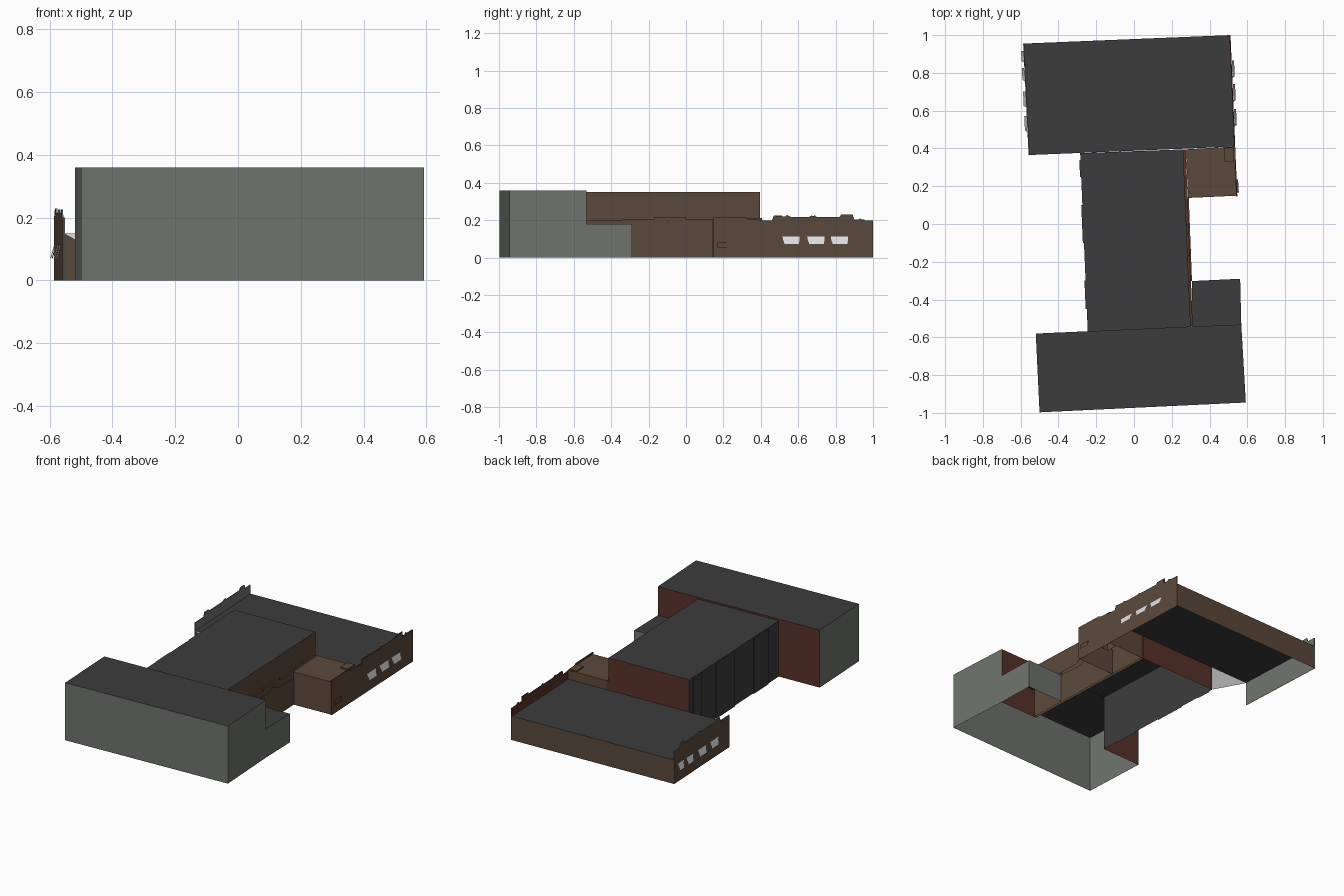
import bpy, bmesh
from mathutils import Vector

if "Cube" in bpy.data.objects:
    bpy.data.objects.remove(bpy.data.objects["Cube"])


def material(name, rgb):
    m = bpy.data.materials.new(name)
    m.diffuse_color = (*rgb, 1)
    m.use_nodes = True
    m.node_tree.nodes["Principled BSDF"].inputs["Base Color"].default_value = m.diffuse_color
    return m


ROOF = material("dark roof", (0.045, 0.045, 0.045))
BROWN = material("brown plaster", (0.105, 0.067, 0.044))
GREY = material("grey green plaster", (0.16, 0.175, 0.155))
RED = material("red brown plaster", (0.1, 0.032, 0.022))
LIGHT = material("light panel", (0.75, 0.75, 0.76))


def mesh_object(name, faces):
    """faces: list of (points, material)"""
    bm = bmesh.new()
    mats = []
    for pts, mat in faces:
        if mat not in mats:
            mats.append(mat)
        f = bm.faces.new([bm.verts.new(p) for p in pts])
        f.material_index = mats.index(mat)
    bmesh.ops.remove_doubles(bm, verts=bm.verts[:], dist=1e-5)
    me = bpy.data.meshes.new(name)
    bm.to_mesh(me)
    bm.free()
    for m in mats:
        me.materials.append(m)
    ob = bpy.data.objects.new(name, me)
    bpy.context.collection.objects.link(ob)
    return ob


def block(name, plan, z, sides, top):
    """Open-bottomed volume on a counter-clockwise plan; None leaves a side open."""
    faces = [([(x, y, z) for x, y in plan], top)]
    for i, mat in enumerate(sides):
        if mat:
            (x0, y0), (x1, y1) = plan[i], plan[(i + 1) % len(plan)]
            faces.append(([(x0, y0, 0), (x1, y1, 0), (x1, y1, z), (x0, y0, z)], mat))
    return mesh_object(name, faces)


def wall(name, p0, p1, profile, depth, outer, inner, z0=0):
    """Thin wall from p0 to p1 (outside on the right); profile is (world y, z)."""
    a, b = Vector((*p0, 0)), Vector((*p1, 0))
    d = (b - a).normalized()
    back = Vector((-d.y, d.x, 0)) * depth
    pts = [(a.y, z0), (b.y, z0)] + list(reversed(profile))
    front = [a.lerp(b, (y - a.y) / (b.y - a.y)) + Vector((0, 0, z)) for y, z in pts]
    rear = [p + back for p in front]
    faces = [(front, outer), (rear[::-1], inner)]
    n = len(front)
    for i in range(1, n):
        j = (i + 1) % n
        faces.append(([front[j], front[i], rear[i], rear[j]], inner))
    return mesh_object(name, faces)


# Front hall, open where the central hall joins
block("front_hall",
      [(-.50, -.997), (.592, -.945), (.568, -.532), (.30, -.543), (-.245, -.568), (-.52, -.58)],
      .36, [GREY, GREY, RED, None, RED, GREY], ROOF)
mesh_object("front_hall_upper_strip",
            [([(.30, -.543, .35), (-.245, -.568, .35), (-.245, -.568, .36), (.30, -.543, .36)], RED)])

# Low side annex behind the front hall
block("side_annex", [(.305, -.543), (.568, -.532), (.562, -.29), (.308, -.302)],
      .18, [None, GREY, GREY, None], ROOF)

# Central hall
block("central_hall", [(-.245, -.568), (.30, -.543), (.26, .395), (-.285, .375)],
      .35, [None, BROWN, RED, ROOF], ROOF)

# Shallow panels on the left side of the central hall
for i, (ya, yb) in enumerate([(-.45, -.3), (-.1, .1), (.25, .34)]):
    xa, xb = [-.245 - .04 * (y + .568) / .943 for y in (ya, yb)]
    block("left_panel_%d" % i, [(xa - .006, ya), (xa, ya), (xb, yb), (xb - .006, yb)],
          .348, [ROOF, None, ROOF, ROOF], ROOF)

# Decorative facade on the right side of the central hall
wall("facade_back", (.311, -.54), (.274, .395),
     [(-.54, .20), (-.17, .205), (-.17, .218), (0, .218), (0, .205), (.395, .205)],
     .014, BROWN, RED)
wall("facade_front", (.307, -.302), (.29, .14),
     [(-.302, .197), (-.29, .18), (-.15, .172), (-.12, .18), (-.09, .196),
      (-.06, .19), (-.02, .168), (.14, .165)],
     .006, BROWN, BROWN)

# Rear hall: roof and back wall
block("rear_hall", [(-.558, .365), (.535, .41), (.511, 1.0), (-.587, .955)],
      .15, [None, None, BROWN, None], ROOF)
mesh_object("rear_hall_sloped_panel",
            [([(-.556, .366, .15), (-.285, .377, 0), (-.285, .377, .15)], LIGHT)])

# Brown annex in front of the rear hall
block("rear_annex", [(.287, .138), (.547, .15), (.535, .41), (.274, .395)],
      .205, [BROWN, None, BROWN, None], BROWN)
block("rear_annex_roof_step", [(.48, .33), (.53, .332), (.527, .405), (.477, .403)],
      .213, [BROWN] * 4, BROWN)

# Side walls with ornamental parapets
wall("right_parapet_wall", (.547, .145), (.511, 1.0),
     [(.145, .215), (.32, .215), (.34, .205), (.38, .205), (.40, .2), (.46, .198), (.47, .225),
      (.53, .22), (.54, .228), (.56, .218), (.66, .218), (.67, .226), (.69, .218),
      (.82, .218), (.83, .23), (.89, .23), (.89, .2), (.92, .2), (.93, .21),
      (.95, .2), (1.0, .2)],
     .006, BROWN, RED)
wall("left_parapet_wall", (-.587, .955), (-.558, .365),
     [(.955, .205), (.90, .205), (.89, .23), (.85, .23), (.84, .215), (.70, .215),
      (.69, .226), (.66, .215), (.52, .215), (.51, .226), (.47, .226), (.46, .2), (.365, .2)],
     .006, BROWN, GREY)


# Tilted window panels on both side walls
def window(name, y, w, side):
    def x(v):
        return (.547 - .0421 * (v - .145) if side > 0 else -.558 - .0492 * (v - .365)) + side * .001
    a, b, out = y - w / 2, y + w / 2, side * .012
    q = [(x(a + .008) + out, a + .008, .07), (x(b) + out, b, .07),
         (x(b), b, .112), (x(a), a, .112)]
    mesh_object(name, [(q if side > 0 else q[::-1], LIGHT)])


for i, y in enumerate((.562, .694, .82)):
    window("right_window_%d" % i, y, .092, 1)
for i, (y, w) in enumerate([(.53, .085), (.66, .085), (.79, .07), (.885, .06)]):
    window("left_window_%d" % i, y, w, -1)

# Small canopy on the annex
block("annex_canopy_top", [(.544, .165), (.555, .166), (.551, .235), (.541, .234)],
      .082, [None] * 4, BROWN)
mesh_object("annex_canopy_front",
            [([(.555, .166, .055), (.551, .235, .055), (.551, .235, .082), (.555, .166, .082)], BROWN)])
